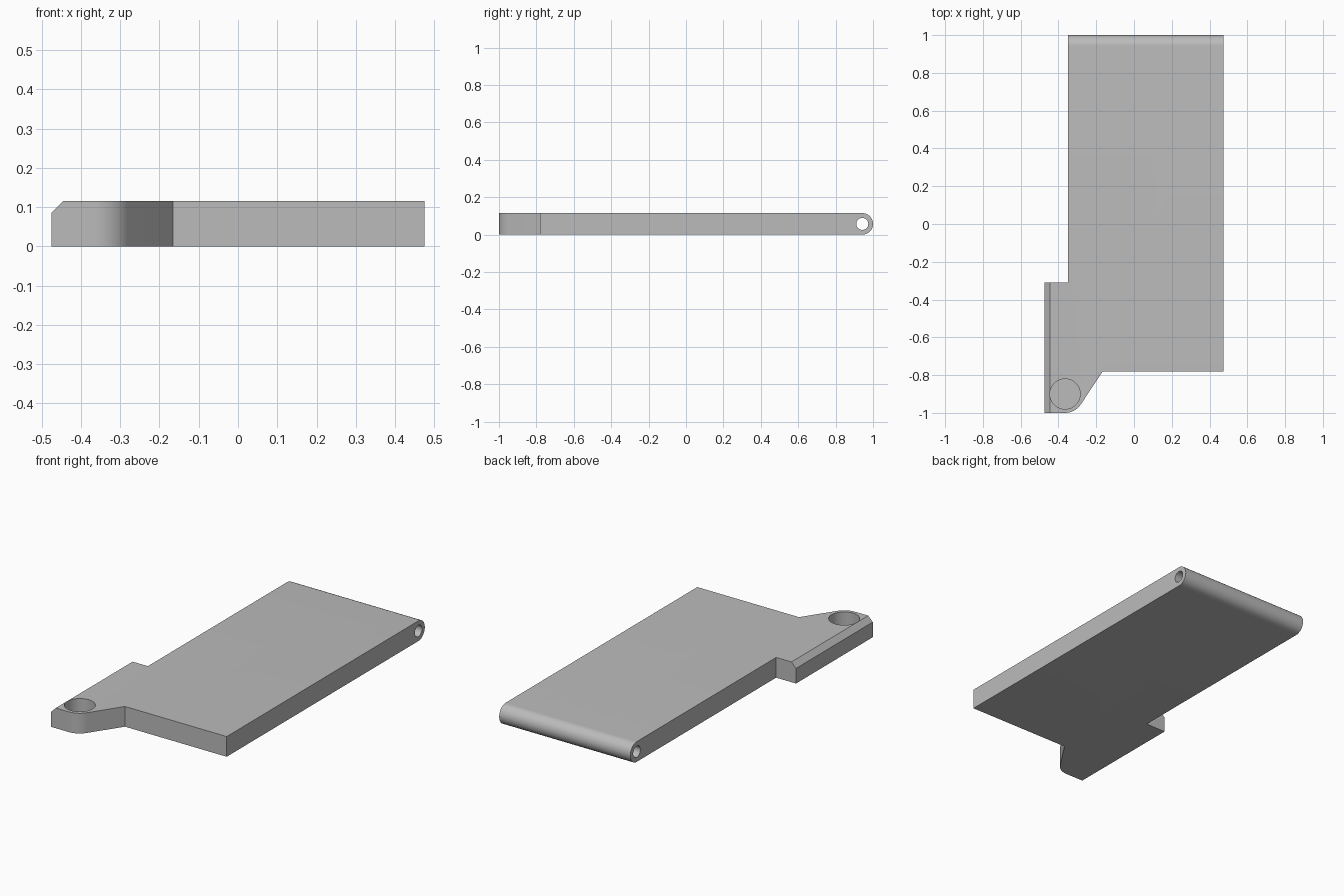
import bpy
import bmesh
from math import cos, sin, radians, pi
from mathutils import Matrix, Vector

if "Cube" in bpy.data.objects:
    bpy.data.objects.remove(bpy.data.objects["Cube"])

THICK = 0.115
BACK_R = THICK / 2
SOCKET = Vector((-0.365, -0.9, 0))

grey = bpy.data.materials.new("plain grey")
grey.use_nodes = True
colour = (0.5, 0.5, 0.5, 1)
grey.diffuse_color = colour
grey.node_tree.nodes["Principled BSDF"].inputs["Base Color"].default_value = colour


def finish(name, bm):
    bmesh.ops.recalc_face_normals(bm, faces=bm.faces)
    mesh = bpy.data.meshes.new(name)
    bm.to_mesh(mesh)
    bm.free()
    mesh.materials.append(grey)
    obj = bpy.data.objects.new(name, mesh)
    bpy.context.collection.objects.link(obj)
    return obj


def cutter(name, radius, depth, matrix):
    bm = bmesh.new()
    bmesh.ops.create_cone(bm, cap_ends=True, segments=48, radius1=radius,
                          radius2=radius, depth=depth, matrix=matrix)
    obj = finish(name, bm)
    obj.hide_render = True
    obj.hide_set(True)
    return obj


def edges_where(bm, test):
    return [e for e in bm.edges if all(test(v.co) for v in e.verts)]


# Plate outline with a corner tab whose tip is rounded around the socket
tip = [(SOCKET.x + 0.1 * cos(a), SOCKET.y + 0.1 * sin(a))
       for a in (radians(-90 + 56 * i / 10) for i in range(11))]
outline = [(-0.475, -1), *tip, (-0.165, -0.78), (0.475, -0.78), (0.475, 1),
           (-0.35, 1), (-0.35, -0.31), (-0.475, -0.31)]
bm = bmesh.new()
base = bm.faces.new([bm.verts.new((x, y, 0)) for x, y in outline])
top = bmesh.ops.extrude_face_region(bm, geom=[base])["geom"]
bmesh.ops.translate(bm, vec=(0, 0, THICK),
                    verts=[g for g in top if isinstance(g, bmesh.types.BMVert)])
bmesh.ops.recalc_face_normals(bm, faces=bm.faces)

# Chamfer along the tab's outer top edge
bmesh.ops.bevel(bm, geom=edges_where(bm, lambda c: c.x < -0.47 and c.z > 0.1),
                offset=0.029, segments=1, affect='EDGES')

# Fully rounded back end
back = [e for e in edges_where(bm, lambda c: c.y > 0.99)
        if abs(e.verts[0].co.x - e.verts[1].co.x) > 0.1]
bmesh.ops.bevel(bm, geom=back, offset=BACK_R - 0.0002, segments=12,
                profile=0.5, affect='EDGES')
plate = finish("hinged_plate", bm)

# Blind socket in the tab and hinge pin bore through the back end
socket = cutter("socket_cutter", 0.08, 0.2,
                Matrix.Translation(SOCKET + Vector((0, 0, 0.125))))
bore = cutter("pin_bore_cutter", 0.032, 1.5,
              Matrix.Translation((0, 1 - BACK_R, BACK_R)) @ Matrix.Rotation(pi / 2, 4, 'Y'))
for tool in (socket, bore):
    cut = plate.modifiers.new(tool.name, 'BOOLEAN')
    cut.operation = 'DIFFERENCE'
    cut.solver = 'EXACT'
    cut.object = tool
    bpy.context.view_layer.objects.active = plate
    plate.select_set(True)
    bpy.ops.object.modifier_apply(modifier=cut.name)
    bpy.data.objects.remove(tool)

bpy.ops.object.shade_smooth_by_angle(angle=radians(25))
